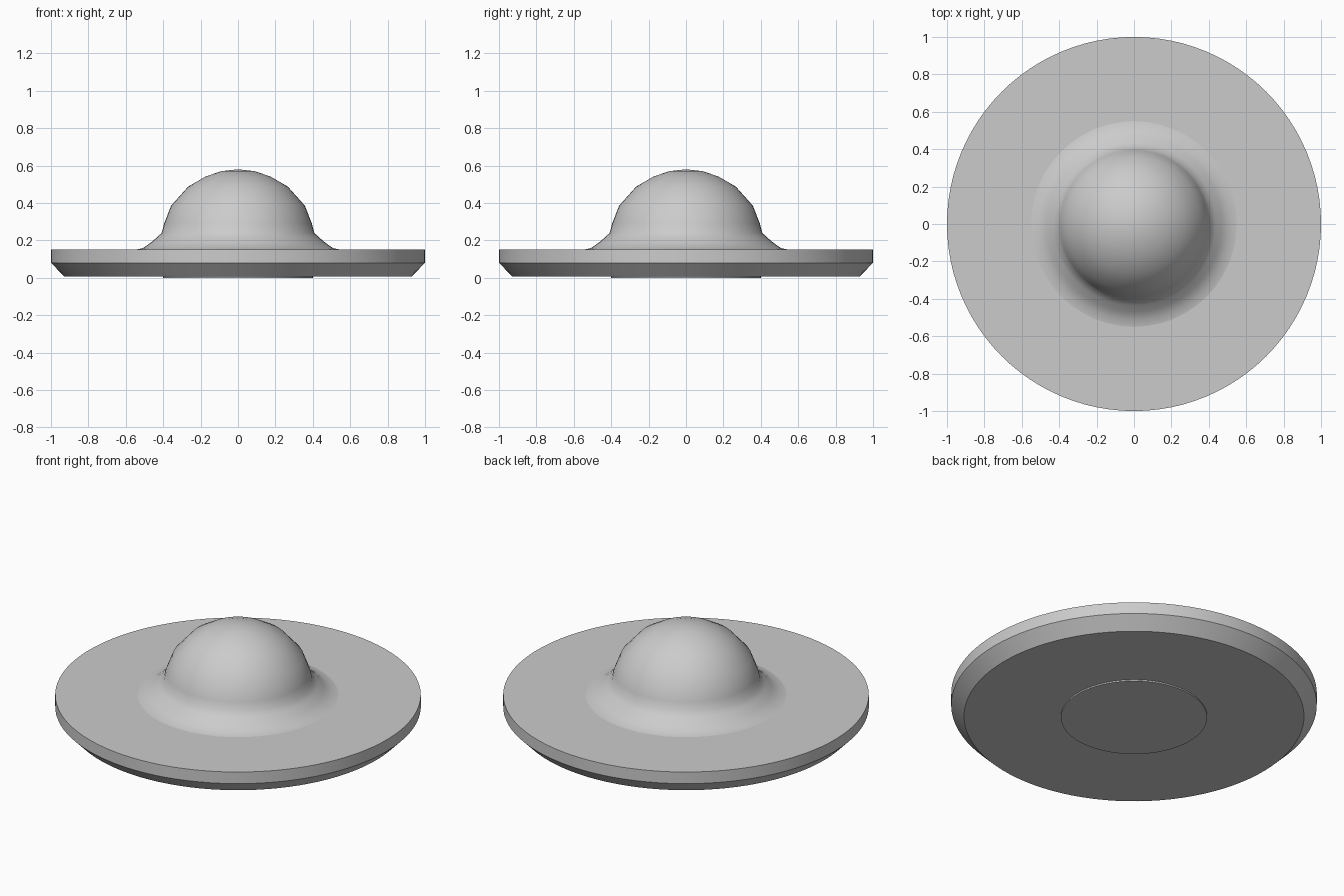
import bpy
import bmesh
import math

cube = bpy.data.objects.get("Cube")
if cube:
    bpy.data.objects.remove(cube, do_unlink=True)

grey = bpy.data.materials.new("plain grey")
grey.use_nodes = True
colour = (0.6, 0.6, 0.6, 1)
grey.diffuse_color = colour
grey.node_tree.nodes["Principled BSDF"].inputs["Base Color"].default_value = colour


def lathe(name, profile, sharp_angle, steps=96):
    """Spin a (radius, height) profile around the z axis."""
    bm = bmesh.new()
    verts = [bm.verts.new((r, 0, z)) for r, z in profile]
    edges = [bm.edges.new(pair) for pair in zip(verts, verts[1:])]
    bmesh.ops.spin(bm, geom=verts + edges, cent=(0, 0, 0), axis=(0, 0, 1),
                   angle=math.tau, steps=steps, use_duplicate=False)
    bmesh.ops.remove_doubles(bm, verts=bm.verts, dist=0.0001)
    bmesh.ops.recalc_face_normals(bm, faces=bm.faces)
    mesh = bpy.data.meshes.new(name)
    bm.to_mesh(mesh)
    bm.free()
    mesh.materials.append(grey)
    obj = bpy.data.objects.new(name, mesh)
    bpy.context.collection.objects.link(obj)
    bpy.ops.object.select_all(action="DESELECT")
    obj.select_set(True)
    bpy.context.view_layer.objects.active = obj
    bpy.ops.object.shade_smooth_by_angle(angle=math.radians(sharp_angle))
    return obj


# Wide disc with a bevelled lower edge
lathe("brim_disc", [(0, 0.008), (0.93, 0.008), (1, 0.08), (1, 0.15), (0, 0.15)], 30)

# Dome flowing into the disc through a concave fillet
lathe("dome", [(0.55, 0.15), (0.51, 0.158), (0.47, 0.185), (0.435, 0.215),
               (0.408, 0.24), (0.395, 0.29), (0.358, 0.385), (0.267, 0.487),
               (0.176, 0.54), (0.09, 0.57), (0, 0.58)], 60, 48)

# Thin round pad underneath
lathe("base_pad", [(0, 0.009), (0.4, 0.009), (0.4, 0), (0, 0)], 30)
